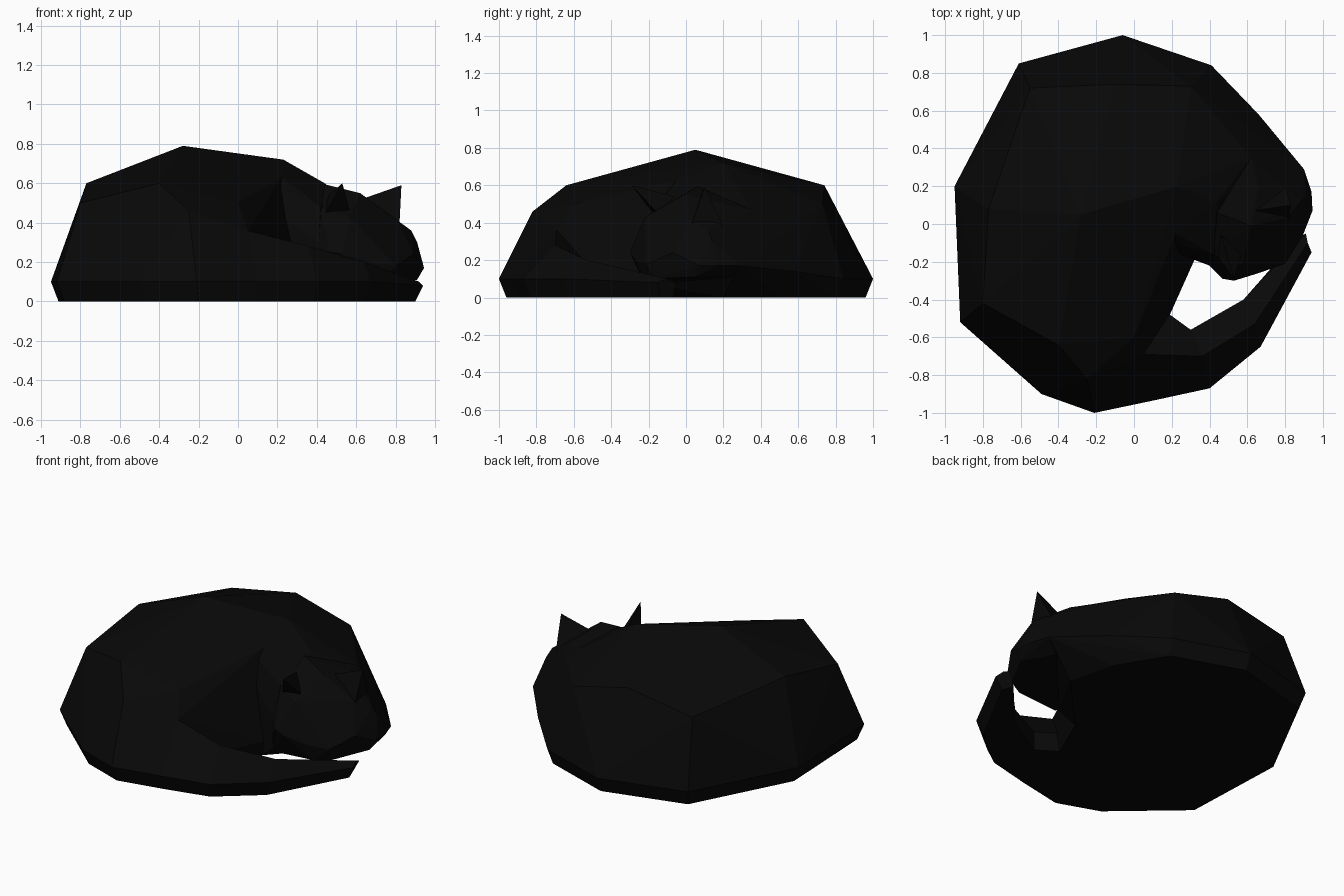
import bpy, bmesh

cube = bpy.data.objects.get("Cube")
if cube:
    bpy.data.objects.remove(cube, do_unlink=True)

# Single near-black fur colour
fur = bpy.data.materials.new("black_fur")
COLOUR = (0.0025, 0.0025, 0.0025, 1)
fur.diffuse_color = COLOUR
fur.use_nodes = True
fur.node_tree.nodes["Principled BSDF"].inputs["Base Color"].default_value = COLOUR


def finish(name, bm):
    bmesh.ops.recalc_face_normals(bm, faces=bm.faces)
    mesh = bpy.data.meshes.new(name)
    bm.to_mesh(mesh)
    bm.free()
    mesh.materials.append(fur)
    obj = bpy.data.objects.new(name, mesh)
    bpy.context.collection.objects.link(obj)
    return obj


def faceted(name, points):
    """Low-poly convex form wrapped around a few corner points."""
    bm = bmesh.new()
    for p in points:
        bm.verts.new(p)
    res = bmesh.ops.convex_hull(bm, input=bm.verts)
    loose = {g for g in res["geom_interior"] + res["geom_unused"]
             if isinstance(g, bmesh.types.BMVert)}
    bmesh.ops.delete(bm, geom=list(loose), context='VERTS')
    return finish(name, bm)


def loft(name, sections):
    """Skin a closed tube through matching cross-sections."""
    bm = bmesh.new()
    rings = [[bm.verts.new(p) for p in s] for s in sections]
    n = len(rings[0])
    for a, b in zip(rings, rings[1:]):
        for i in range(n):
            j = (i + 1) % n
            bm.faces.new((a[i], a[j], b[j], b[i]))
    bm.faces.new(rings[0])
    bm.faces.new(rings[-1])
    return finish(name, bm)


def rim(outline, z=0.1, inset=0.96):
    """Widest outline plus the slightly smaller footprint beneath it."""
    return ([(x, y, z) for x, y in outline]
            + [(x * inset, y * inset, 0) for x, y in outline])


# Hindquarters: back, haunch and the flank facing the hollow
faceted("hindquarters", rim([
    (-0.06, 1.0), (-0.61, 0.85), (-0.95, 0.2), (-0.92, -0.52),
    (-0.49, -0.9), (-0.21, -1.0)]) + [
    (0.19, -0.48, 0.1), (0.32, -0.19, 0.1), (0.17, -0.48, 0), (0.3, -0.18, 0),
    (-0.55, 0.72, 0.52), (-0.1, 0.74, 0.6), (-0.77, 0.08, 0.6),
    (-0.8, -0.42, 0.5), (-0.4, -0.64, 0.6), (-0.25, -0.82, 0.46),
    (0.0, -0.6, 0.5), (0.05, -0.69, 0.36), (0.22, -0.05, 0.63),
    (-0.28, 0.05, 0.79), (0.23, 0.2, 0.72)])

# Shoulders and chest: back half sweeping round to the neck
faceted("shoulders", rim([(-0.61, 0.85), (-0.06, 1.0), (0.41, 0.84)]) + [
    (0.66, 0.58, 0.14), (0.9, 0.29, 0.17),
    (0.58, 0.5, 0), (0.66, 0.2, 0), (0.3, -0.18, 0),
    (0.32, -0.19, 0.1), (0.32, -0.19, 0.29), (0.22, -0.05, 0.63),
    (0.4, -0.22, 0.08), (0.41, -0.22, 0.3), (0.42, -0.16, 0.48),
    (-0.55, 0.72, 0.52), (-0.1, 0.74, 0.6), (0.3, 0.73, 0.5),
    (0.62, 0.35, 0.47), (0.44, 0.12, 0.6),
    (0.23, 0.2, 0.72), (-0.28, 0.05, 0.79)])

# Tail: outer rim, outer foot, inner foot, inner rim, ridge per section
loft("tail", [
    [(-0.21, -1.0, 0.1), (-0.2, -0.96, 0), (-0.1, -0.5, 0),
     (-0.1, -0.5, 0.2), (-0.25, -0.82, 0.46)],
    [(0.1, -0.935, 0.1), (0.09, -0.9, 0), (0.17, -0.48, 0),
     (0.19, -0.48, 0.12), (0.05, -0.69, 0.36)],
    [(0.4, -0.87, 0.1), (0.38, -0.83, 0), (0.3, -0.56, 0),
     (0.3, -0.56, 0.12), (0.36, -0.7, 0.28)],
    [(0.67, -0.65, 0.1), (0.64, -0.62, 0), (0.58, -0.4, 0),
     (0.58, -0.4, 0.1), (0.64, -0.53, 0.2)],
    [(0.94, -0.15, 0.08), (0.9, -0.14, 0), (0.87, -0.07, 0),
     (0.91, -0.05, 0.08), (0.92, -0.1, 0.1)]])

# Head resting on the tail tip
faceted("head", [
    (0.62, -0.01, 0.55), (0.44, 0.06, 0.595), (0.66, 0.2, 0.5),
    (0.62, 0.35, 0.47), (0.42, -0.16, 0.47), (0.57, -0.22, 0.43),
    (0.81, 0.03, 0.41), (0.88, 0.12, 0.36), (0.91, 0.14, 0.3),
    (0.4, -0.22, 0.28), (0.47, -0.29, 0.25), (0.53, -0.3, 0.24),
    (0.66, -0.26, 0.2), (0.8, -0.21, 0.18), (0.89, -0.07, 0.24),
    (0.945, 0.07, 0.17), (0.94, 0.17, 0.17), (0.9, 0.29, 0.17),
    (0.42, -0.22, 0.07), (0.7, -0.22, 0.09), (0.8, -0.17, 0.1),
    (0.91, 0.05, 0.11), (0.78, 0.28, 0.11), (0.45, 0.2, 0.1)])

# Pointed ears: tip then three base corners
EARS = {
    "right_ear": [(0.53, -0.29, 0.6), (0.46, -0.06, 0.54),
                  (0.44, -0.17, 0.44), (0.57, -0.15, 0.45)],
    "left_ear": [(0.83, 0.1, 0.59), (0.63, 0.07, 0.52),
                 (0.82, 0.03, 0.39), (0.8, 0.2, 0.38)]}
for name, corners in EARS.items():
    faceted(name, corners)
